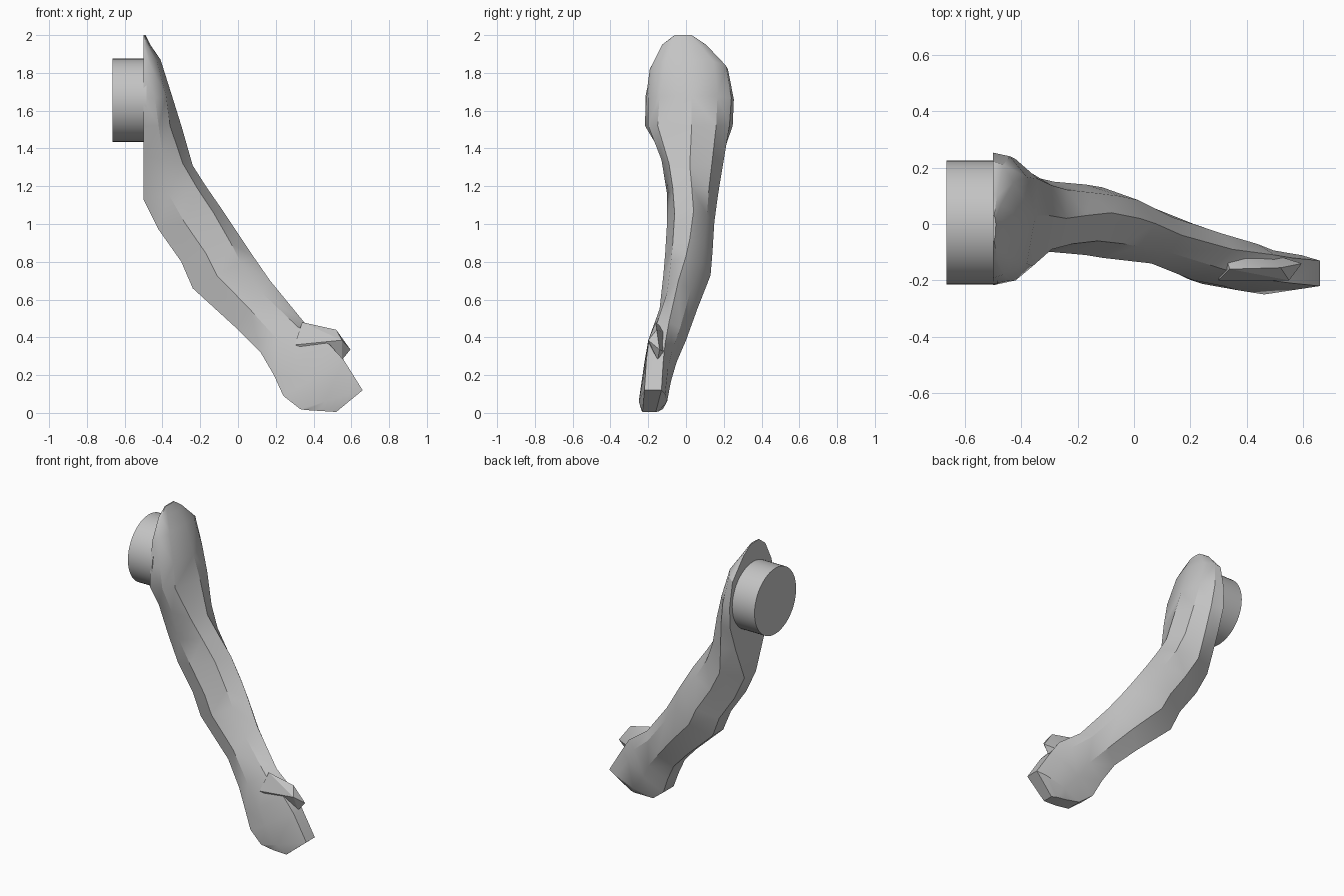
import bpy
import bmesh
from math import pi, radians
from mathutils import Vector, Matrix

cube = bpy.data.objects.get("Cube")
if cube:
    bpy.data.objects.remove(cube, do_unlink=True)

grey = bpy.data.materials.new("plain grey")
grey.use_nodes = True
colour = (0.55, 0.55, 0.55, 1.0)
grey.diffuse_color = colour
grey.node_tree.nodes["Principled BSDF"].inputs["Base Color"].default_value = colour


def finish(name, bm, angle):
    """Turn a bmesh into a shaded object with the shared material."""
    bmesh.ops.recalc_face_normals(bm, faces=bm.faces[:])
    mesh = bpy.data.meshes.new(name)
    bm.to_mesh(mesh)
    bm.free()
    mesh.materials.append(grey)
    obj = bpy.data.objects.new(name, mesh)
    bpy.context.collection.objects.link(obj)
    bpy.ops.object.select_all(action="DESELECT")
    obj.select_set(True)
    bpy.context.view_layer.objects.active = obj
    bpy.ops.object.shade_smooth_by_angle(angle=radians(angle))
    return obj


def section(inner, outer, front, back, inner_width, ridge, ridge_y, outer_y):
    """One seven-sided cross-section spanning from the inner to the outer edge."""
    start = Vector((inner[0], 0, inner[1]))
    end = Vector((outer[0], 0, outer[1]))
    middle = (front + back) / 2
    half = (back - front) / 2 * inner_width
    profile = [
        (0, middle - half),
        (0.4, front),
        (ridge, ridge_y),
        (1, outer_y),
        (0.8, outer_y + (back - outer_y) * 0.65),
        (0.4, back),
        (0, middle + half),
    ]
    return [start.lerp(end, t) + Vector((0, y, 0)) for t, y in profile]


# Each row: inner edge, outer edge, front y, back y, inner width, ridge, ridge y, outer y
shoulder = [
    ((-0.5, 2.0), (-0.49, 2.0), -0.06, 0.03, 1, 0.8, -0.04, 0),
    ((-0.5, 1.95), (-0.465, 1.95), -0.12, 0.1, 1.05, 0.8, -0.07, 0.01),
    ((-0.5, 1.82), (-0.41, 1.87), -0.18, 0.21, 1.06, 0.8, -0.11, 0.03),
    ((-0.5, 1.66), (-0.35, 1.68), -0.2, 0.24, 1.06, 0.8, -0.14, 0.03),
    ((-0.5, 1.52), (-0.3, 1.52), -0.2, 0.23, 1.08, 0.7, -0.15, 0.03),
    ((-0.5, 1.36), (-0.24, 1.31), -0.13, 0.2, 0.95, 0.8, -0.09, 0.02),
    ((-0.5, 1.13), (-0.17, 1.2), -0.1, 0.17, 0.45, 0.86, -0.07, 0.03),
]
arm = [
    ((-0.42, 0.97), (-0.08, 1.07), -0.1, 0.15, 0.5, 0.86, -0.06, 0.04),
    ((-0.3, 0.8), (0.02, 0.92), -0.11, 0.14, 0.5, 0.82, -0.07, 0.02),
    ((-0.24, 0.66), (0.08, 0.83), -0.12, 0.13, 0.45, 0.8, -0.08, 0),
    ((-0.01, 0.45), (0.17, 0.7), -0.14, 0.06, 0.5, 0.75, -0.1, -0.04),
    ((0.12, 0.32), (0.35, 0.48), -0.2, 0, 0.6, 0.85, -0.16, -0.09),
]
hand = [
    ((0.19, 0.2), (0.5, 0.37), -0.22, -0.05, 0.7, 0.95, -0.2, -0.11),
    ((0.24, 0.09), (0.56, 0.28), -0.235, -0.08, 0.7, 1, -0.21, -0.12),
    ((0.33, 0.02), (0.66, 0.12), -0.25, -0.1, 0.7, 1, -0.22, -0.13),
    ((0.36, 0.015), (0.52, 0.005), -0.235, -0.14, 0.8, 1, -0.23, -0.16),
]

# Shoulder, arm and hand skinned as one continuous limb
bm = bmesh.new()
rings = [[bm.verts.new(p) for p in section(*row)] for row in shoulder + arm + hand]
for first, second in zip(rings, rings[1:]):
    count = len(first)
    for i in range(count):
        j = (i + 1) % count
        bm.faces.new((first[i], first[j], second[j], second[i]))
bm.faces.new(rings[0])
bm.faces.new(rings[-1])
bmesh.ops.triangulate(bm, faces=[f for f in bm.faces if len(f.verts) == 4])
finish("arm_and_hand", bm, 32)

# Thumb as a faceted wedge on the outer edge of the hand
thumb_points = [
    (0.34, -0.16, 0.48), (0.52, -0.155, 0.44), (0.55, -0.2, 0.385),
    (0.595, -0.14, 0.335), (0.55, -0.15, 0.28), (0.3, -0.2, 0.36),
    (0.32, -0.1, 0.42), (0.5, -0.11, 0.32),
]
bm = bmesh.new()
for point in thumb_points:
    bm.verts.new(point)
hull = bmesh.ops.convex_hull(bm, input=bm.verts[:])
unused = {g for g in hull["geom_interior"] + hull["geom_unused"]
          if isinstance(g, bmesh.types.BMVert)}
bmesh.ops.delete(bm, geom=list(unused), context="VERTS")
finish("thumb", bm, 25)

# Round joint peg on the flat inner side of the shoulder
bm = bmesh.new()
placement = Matrix.Translation((-0.575, 0.005, 1.655)) @ Matrix.Rotation(pi / 2, 4, "Y")
bmesh.ops.create_cone(bm, cap_ends=True, segments=48, radius1=0.22, radius2=0.22,
                      depth=0.18, matrix=placement)
finish("shoulder_peg", bm, 30)
